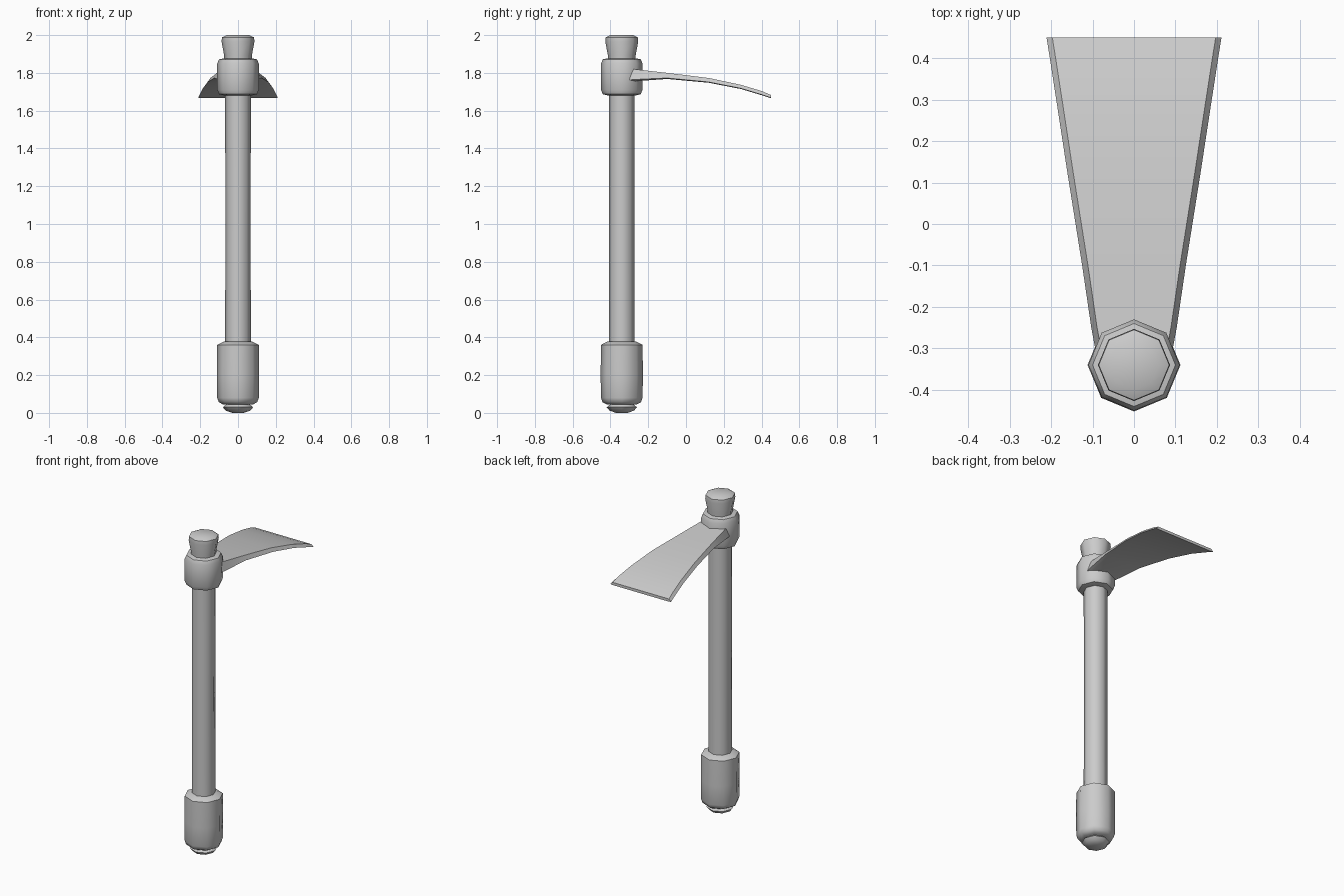
import bpy, bmesh, math

if "Cube" in bpy.data.objects:
    bpy.data.objects.remove(bpy.data.objects["Cube"])

AXIS_Y = -0.34
SIDES = 8


def finish(name, bm, angle):
    bmesh.ops.recalc_face_normals(bm, faces=bm.faces)
    mesh = bpy.data.meshes.new(name)
    bm.to_mesh(mesh)
    bm.free()
    ob = bpy.data.objects.new(name, mesh)
    bpy.context.collection.objects.link(ob)
    bpy.ops.object.select_all(action='DESELECT')
    ob.select_set(True)
    bpy.context.view_layer.objects.active = ob
    bpy.ops.object.shade_smooth_by_angle(angle=math.radians(angle))
    return ob


def loft(name, rings, angle=50):
    """Skin a row of closed rings and cap both ends."""
    bm = bmesh.new()
    rows = [[bm.verts.new(p) for p in ring] for ring in rings]
    n = len(rows[0])
    for a, b in zip(rows, rows[1:]):
        for i in range(n):
            j = (i + 1) % n
            bm.faces.new((a[i], a[j], b[j], b[i]))
    bm.faces.new(rows[0])
    bm.faces.new(rows[-1])
    return finish(name, bm, angle)


def turned(name, profile):
    """Eight-sided turned part from (radius, z) pairs."""
    rings = []
    for r, z in profile:
        rings.append([(r * math.cos(2 * math.pi * i / SIDES),
                       AXIS_Y + r * math.sin(2 * math.pi * i / SIDES), z)
                      for i in range(SIDES)])
    return loft(name, rings)


# Handle parts
turned("shaft", [(0.068, 0.3), (0.067, 1.0), (0.068, 1.75)])
turned("grip", [(0.08, 0.045), (0.102, 0.057), (0.11, 0.08), (0.112, 0.2),
                (0.11, 0.36), (0.075, 0.378)])
turned("pommel", [(0.05, 0.07), (0.055, 0.05), (0.08, 0.03), (0.065, 0.012), (0.03, 0.0)])
turned("collar", [(0.07, 1.68), (0.1, 1.687), (0.11, 1.71), (0.11, 1.85),
                  (0.1, 1.872), (0.07, 1.878)])
turned("top_cap", [(0.073, 1.85), (0.073, 1.89), (0.087, 1.965), (0.085, 1.988), (0.06, 2.0)])

# Blade: flared, drooping, with bevelled edges; (y, half width, top z, bottom z)
stations = [(-0.33, 0.088, 1.825, 1.75), (-0.25, 0.103, 1.817, 1.757),
            (-0.1, 0.125, 1.800, 1.768), (0.12, 0.160, 1.773, 1.748),
            (0.29, 0.186, 1.737, 1.715), (0.40, 0.203, 1.704, 1.682),
            (0.45, 0.211, 1.683, 1.666)]
rings = []
for y, w, top, bot in stations:
    rim = bot + 0.15 * (top - bot)
    rings.append([(-w, y, rim), (-w + 0.014, y, top), (w - 0.014, y, top),
                  (w, y, rim), (w - 0.02, y, bot), (-w + 0.02, y, bot)])
loft("blade", rings, 40)
